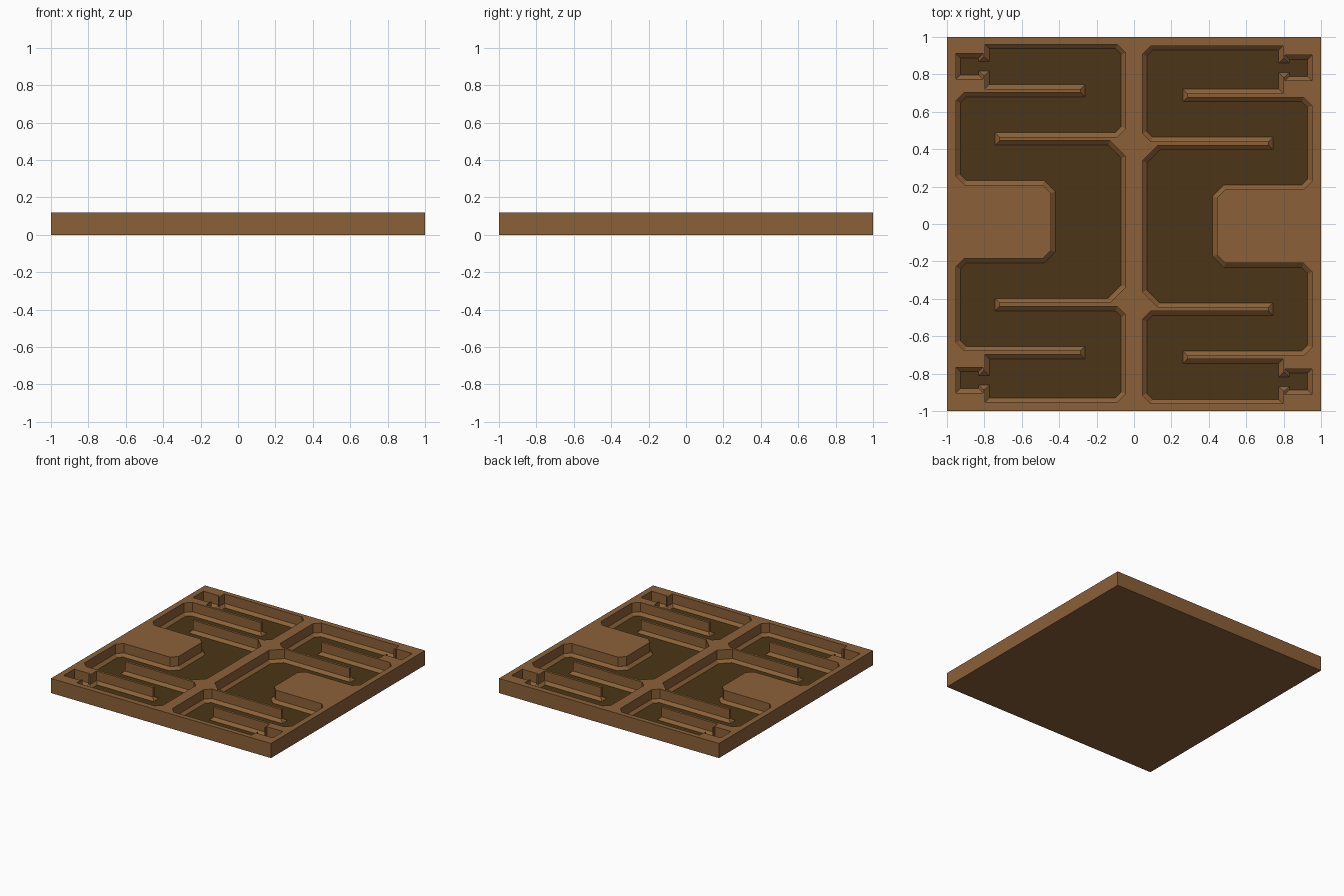
import bpy, bmesh
from mathutils import Vector

if "Cube" in bpy.data.objects:
    bpy.data.objects.remove(bpy.data.objects["Cube"])

TOP, EDGE, FLOOR = 0.12, 0.042, 0.02   # rim height, start of base chamfer, pocket floor
INSET = 0.0235                         # chamfer width around the pocket floor
SHIFT = 0.0125                         # the dividers sit slightly off centre


def material(name, rgb):
    m = bpy.data.materials.new(name)
    m.diffuse_color = (*rgb, 1)
    m.use_nodes = True
    m.node_tree.nodes["Principled BSDF"].inputs["Base Color"].default_value = m.diffuse_color
    return m


# Upper half of the left pocket: block, side wall, short divider, corner box, rib, long divider
half = [(-.444, .152), (-.489, .197), (-.907, .197), (-.952, .242), (-.952, .645),
        (-.907, .69), (-.285, .69), (-.285, .71), (-.797, .71), (-.797, .79),
        (-.807, .79), (-.807, .77), (-.952, .77), (-.952, .907), (-.807, .907),
        (-.807, .887), (-.797, .887), (-.797, .957), (-.09, .957), (-.045, .912),
        (-.045, .498), (-.09, .453), (-.72, .453), (-.72, .433), (-.128, .433), (-.045, .35)]


def side(sign):
    return [Vector((x, sign * y + (SHIFT if y < .75 else .004))) for x, y in half]


def inset(pts, d):
    """Mitred offset to the right of a clockwise outline."""
    out = []
    for i, p in enumerate(pts):
        a = (p - pts[i - 1]).normalized()
        b = (pts[(i + 1) % len(pts)] - p).normalized()
        na, nb = Vector((a.y, -a.x)), Vector((b.y, -b.x))
        out.append(p + (na + nb) * d / (1 + na.dot(nb)))
    return out


def ring(bm, pts, z):
    return [bm.verts.new((p[0], p[1], z)) for p in pts]


def bridge(bm, r1, r2):
    n = len(r1)
    for i in range(n):
        j = (i + 1) % n
        bm.faces.new((r1[i], r1[j], r2[j], r2[i]))


def loop_edges(bm, r):
    return [bm.edges.get((r[i - 1], r[i])) or bm.edges.new((r[i - 1], r[i])) for i in range(len(r))]


bm = bmesh.new()

# Outer slab sides and underside
square = [(-1, -1), (1, -1), (1, 1), (-1, 1)]
low, high = ring(bm, square, 0), ring(bm, square, TOP)
bm.faces.new(low[::-1])
bridge(bm, low, high)
top_edges = loop_edges(bm, high)

# Two pockets, the right one being the left turned half round
left = side(1) + side(-1)[::-1]
for turn in (1, -1):
    outline = [p * turn for p in left]
    r_top = ring(bm, outline, TOP)
    r_edge = ring(bm, outline, EDGE)
    r_floor = ring(bm, inset(outline, INSET), FLOOR)
    bridge(bm, r_top, r_edge)
    bridge(bm, r_edge, r_floor)
    bm.faces.new(r_floor).material_index = 1
    top_edges += loop_edges(bm, r_top)

# Rim surface with both pockets left open
bmesh.ops.triangle_fill(bm, edges=top_edges, use_beauty=True, use_dissolve=False, normal=(0, 0, 1))
bmesh.ops.recalc_face_normals(bm, faces=bm.faces)

mesh = bpy.data.meshes.new("maze_tray")
bm.to_mesh(mesh)
bm.free()
mesh.materials.append(material("wood", (.26, .12, .04)))
mesh.materials.append(material("dark_floor", (.072, .036, .0086)))
tray = bpy.data.objects.new("maze_tray", mesh)
bpy.context.collection.objects.link(tray)
